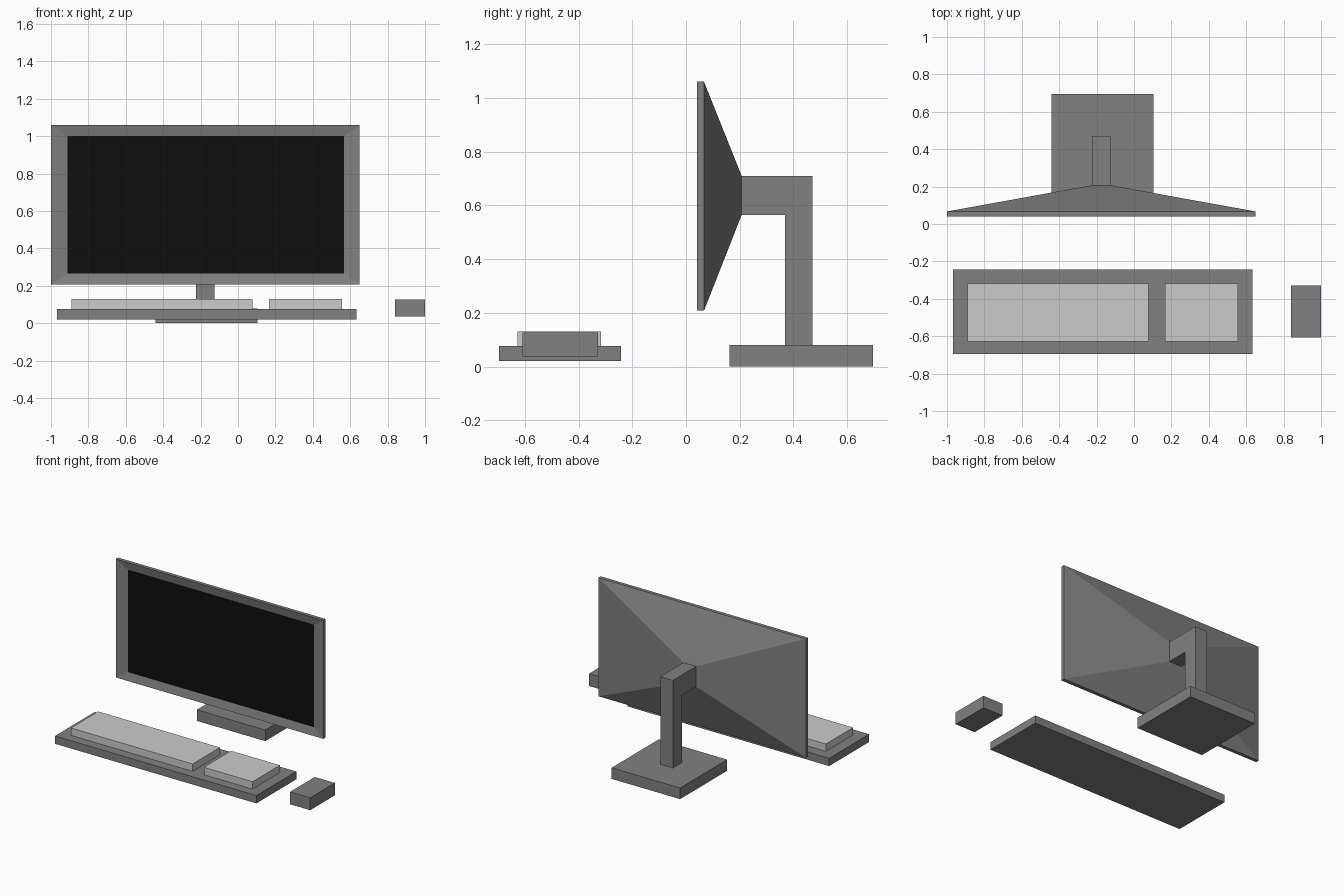
import bpy, bmesh

if "Cube" in bpy.data.objects:
    bpy.data.objects.remove(bpy.data.objects["Cube"])


def material(name, v):
    m = bpy.data.materials.new(name)
    m.diffuse_color = (v, v, v, 1)
    m.use_nodes = True
    m.node_tree.nodes["Principled BSDF"].inputs["Base Color"].default_value = m.diffuse_color
    return m


DARK = material("dark_grey", 0.22)
LIGHT = material("light_grey", 0.8)
BLACK = material("black", 0.0045)


def loft(name, rings, mat):
    """Skin a closed solid through matching rings of points."""
    bm = bmesh.new()
    loops = [[bm.verts.new(p) for p in ring] for ring in rings]
    n = len(loops[0])
    for a, b in zip(loops, loops[1:]):
        for i in range(n):
            j = (i + 1) % n
            bm.faces.new((a[i], a[j], b[j], b[i]))
    bm.faces.new(loops[0][::-1])
    bm.faces.new(loops[-1])
    bmesh.ops.recalc_face_normals(bm, faces=bm.faces)
    me = bpy.data.meshes.new(name)
    bm.to_mesh(me)
    bm.free()
    me.materials.append(mat)
    ob = bpy.data.objects.new(name, me)
    bpy.context.collection.objects.link(ob)
    return ob


def rect(y, x0, x1, z0, z1):
    return [(x0, y, z0), (x1, y, z0), (x1, y, z1), (x0, y, z1)]


def box(name, x, y, z, mat=DARK):
    return loft(name, [rect(v, *x, *z) for v in y], mat)


# Monitor shell: recessed bezel, thin rim, back tapering to the mount
OUTER = (-1.0, 0.65, 0.208, 1.06)
INNER = (-0.911, 0.566, 0.266, 1.0)
MOUNT = (-0.225, -0.125, 0.564, 0.71)
loft("monitor_shell", [rect(0.054, *INNER), rect(0.041, *OUTER),
                       rect(0.067, *OUTER), rect(0.207, *MOUNT)], DARK)
box("screen", INNER[:2], (0.052, 0.056), INNER[2:], BLACK)

# L-shaped stand arm, extruded across x, and its foot
arm = [(0.207, 0.71), (0.47, 0.71), (0.47, 0.08),
       (0.368, 0.08), (0.368, 0.564), (0.207, 0.564)]
loft("stand_arm", [[(x, y, z) for y, z in arm] for x in MOUNT[:2]], DARK)
box("stand_base", (-0.44, 0.104), (0.161, 0.695), (0, 0.08))

# Keyboard with two raised key blocks
box("keyboard_base", (-0.969, 0.633), (-0.695, -0.242), (0.021, 0.077))
for name, x in (("main_keys", (-0.89, 0.078)), ("number_keys", (0.167, 0.555))):
    box(name, x, (-0.627, -0.317), (0.07, 0.13), LIGHT)

# Mouse
box("mouse", (0.84, 1.0), (-0.608, -0.328), (0.037, 0.126))
